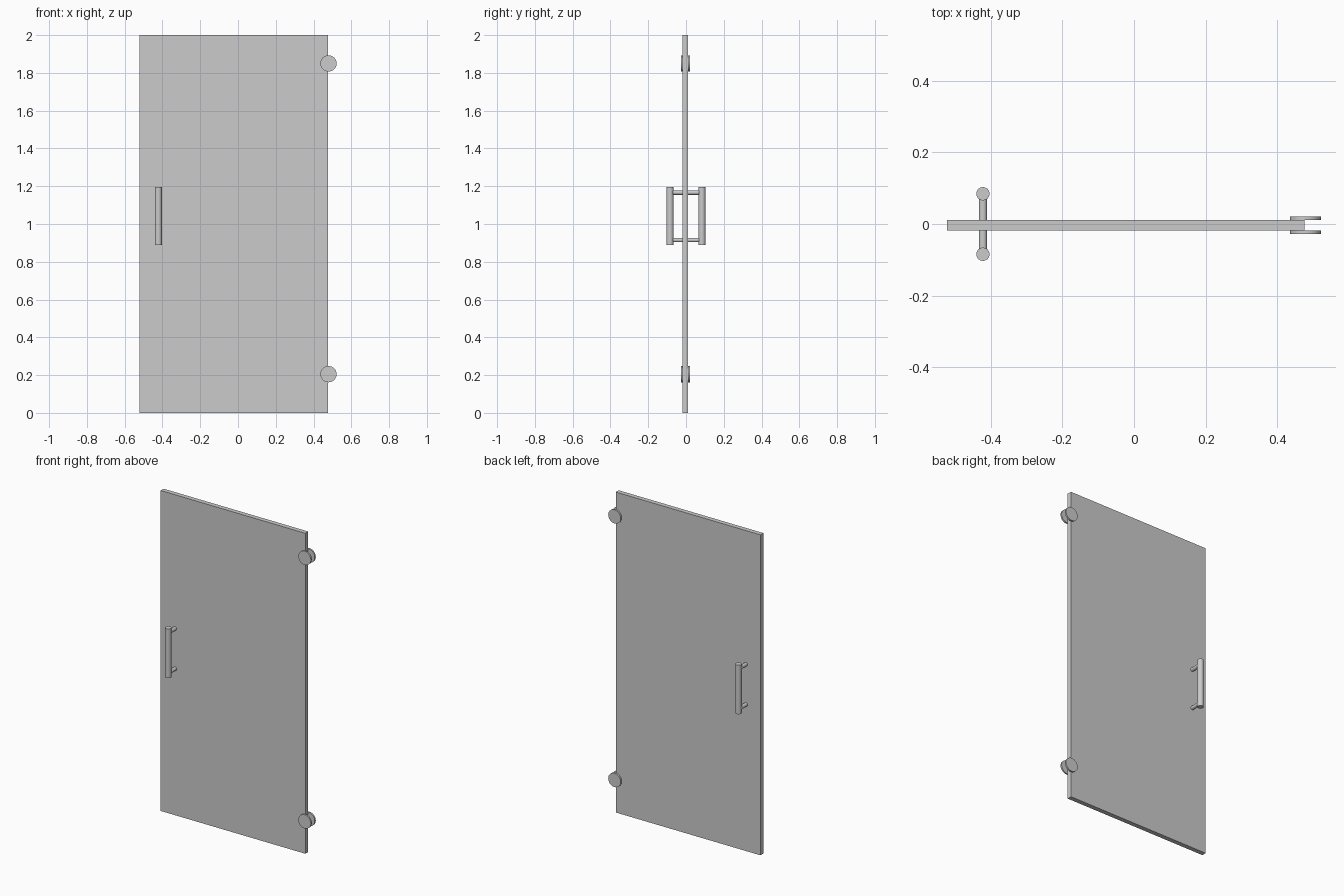
import bpy
import math

if "Cube" in bpy.data.objects:
    bpy.data.objects.remove(bpy.data.objects["Cube"])


def cylinder(name, loc, radius, depth, axis='Z', sides=48):
    rot = (math.pi / 2, 0, 0) if axis == 'Y' else (0, 0, 0)
    bpy.ops.mesh.primitive_cylinder_add(vertices=sides, radius=radius, depth=depth,
                                        location=loc, rotation=rot)
    ob = bpy.context.object
    ob.name = name
    bpy.ops.object.shade_smooth_by_angle(angle=math.radians(30))
    return ob


PANEL_Y, PANEL_T = -0.003, 0.029

# Door panel
bpy.ops.mesh.primitive_cube_add(size=1, location=(-0.0225, PANEL_Y, 1.0))
panel = bpy.context.object
panel.name = "door_panel"
panel.scale = (0.999, PANEL_T, 2.0)
bpy.ops.object.transform_apply(location=False, rotation=False, scale=True)

for side, s in (("front", -1), ("back", 1)):
    face_y = PANEL_Y + s * PANEL_T / 2

    # Pull handle bar and its two standoffs
    bar_y = s * 0.0845
    cylinder(f"{side}_handle_bar", (-0.422, bar_y, 1.043), 0.0185, 0.307)
    for level, z in (("lower", 0.915), ("upper", 1.166)):
        cylinder(f"{side}_{level}_handle_post", (-0.422, (face_y + bar_y) / 2, z),
                 0.0115, abs(bar_y - face_y), 'Y', 32)

    # Hinge discs clamping the panel edge
    for level, z in (("lower", 0.205), ("upper", 1.85)):
        cylinder(f"{side}_{level}_hinge_disc", (0.479, face_y + s * 0.005, z),
                 0.043, 0.01, 'Y')
